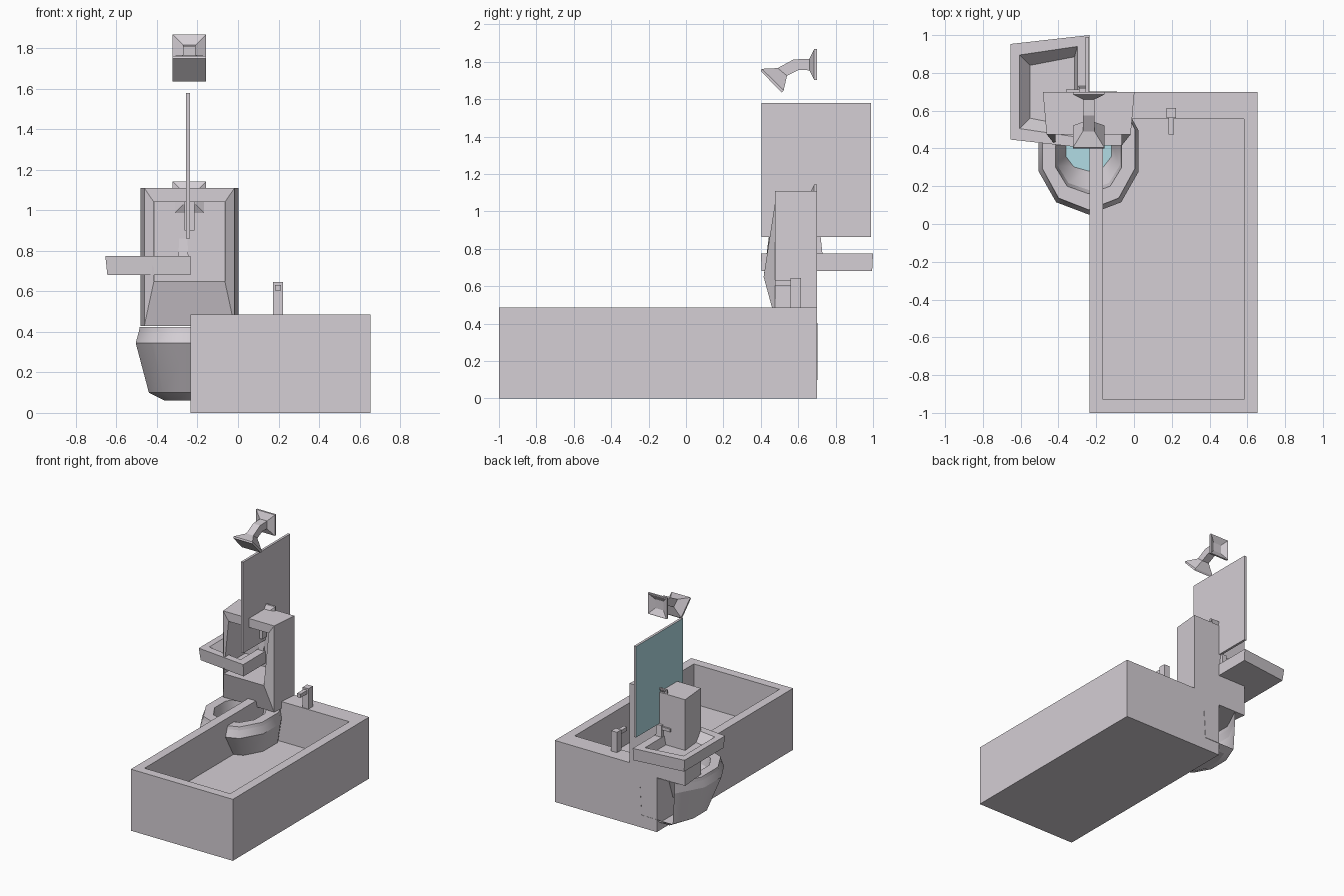
import bpy, bmesh
from mathutils import Vector

default = bpy.data.objects.get("Cube")
if default:
    bpy.data.objects.remove(default, do_unlink=True)


def material(name, rgb):
    m = bpy.data.materials.new(name)
    m.use_nodes = True
    m.diffuse_color = (*rgb, 1)
    m.node_tree.nodes["Principled BSDF"].inputs["Base Color"].default_value = (*rgb, 1)
    return m


ceramic = material("grey ceramic", (0.66, 0.62, 0.66))
aqua = material("aqua glass", (0.44, 0.72, 0.78))
CX = -0.24  # centre line of the fixtures on the wall


def loft(name, rings, last_mat=0, open_back=None):
    """Skin a chain of equal-sized point rings and close both ends."""
    bm = bmesh.new()
    loops = [[bm.verts.new(p) for p in ring] for ring in rings]
    n = len(loops[0])
    for a, b in zip(loops, loops[1:]):
        for i in range(n):
            j = (i + 1) % n
            bm.faces.new((a[i], a[j], b[j], b[i]))
    bm.faces.new(loops[0][::-1])
    bm.faces.new(loops[-1]).material_index = last_mat
    bmesh.ops.recalc_face_normals(bm, faces=bm.faces[:])
    if open_back is not None:
        back = [f for f in bm.faces if all(v.co.y > open_back for v in f.verts)]
        bmesh.ops.delete(bm, geom=back, context='FACES')
    mesh = bpy.data.meshes.new(name)
    bm.to_mesh(mesh)
    bm.free()
    mesh.materials.append(ceramic)
    mesh.materials.append(aqua)
    ob = bpy.data.objects.new(name, mesh)
    bpy.context.collection.objects.link(ob)
    return ob


def flat(x0, x1, y0, y1, z):
    return [(x0, y0, z), (x1, y0, z), (x1, y1, z), (x0, y1, z)]


def box(name, x0, x1, y0, y1, z0, z1):
    return loft(name, [flat(x0, x1, y0, y1, z0), flat(x0, x1, y0, y1, z1)])


def section(w, top, bottom):
    """Rectangle across the centre line, from top and bottom (y, z) points."""
    return [(CX - w, *bottom), (CX + w, *bottom), (CX + w, *top), (CX - w, *top)]


# Bathtub with straight inner walls
loft("bathtub", [
    flat(-0.235, 0.655, -1, 0.7, 0),
    flat(-0.235, 0.655, -1, 0.7, 0.485),
    flat(-0.165, 0.583, -0.93, 0.555, 0.485),
    flat(-0.165, 0.583, -0.93, 0.555, 0.17)])
box("bath_tap_post", 0.172, 0.222, 0.56, 0.615, 0.48, 0.645)
box("bath_tap_spout", 0.182, 0.212, 0.475, 0.57, 0.603, 0.632)


# Toilet bowl, open towards the wall
def bowl_ring(z, w, front, back, back_w):
    length = back - front
    half = [(0.65 * w, front + 0.1 * length), (w, front + 0.35 * length),
            (w, front + 0.68 * length), (back_w, back)]
    right = [(CX + x, y, z) for x, y in half]
    left = [(CX - x, y, z) for x, y in reversed(half)]
    return [(CX, front, z)] + right + left


toilet = loft("toilet", [
    bowl_ring(0.06, 0.12, 0.28, 0.66, 0.08),
    bowl_ring(0.10, 0.20, 0.19, 0.702, 0.135),
    bowl_ring(0.345, 0.265, 0.05, 0.702, 0.15),
    bowl_ring(0.40, 0.25, 0.07, 0.702, 0.15),
    bowl_ring(0.425, 0.245, 0.075, 0.70, 0.15),
    bowl_ring(0.425, 0.175, 0.16, 0.56, 0.10),
    bowl_ring(0.35, 0.165, 0.18, 0.55, 0.10),
    bowl_ring(0.20, 0.12, 0.28, 0.50, 0.07)], last_mat=1, open_back=0.69)
# Round the sides, but keep the rim and base edges crisp
for face in toilet.data.polygons:
    face.use_smooth = True
for edge in toilet.data.edges:
    a, b = (toilet.data.vertices[i].co for i in edge.vertices)
    edge.use_edge_sharp = abs(a.z - b.z) < 0.001

# Urinal with a deep recess and a sloping lip
loft("urinal", [
    section(0.2425, (0.70, 1.11), (0.70, 0.43)),
    section(0.2225, (0.475, 1.11), (0.475, 0.43)),
    section(0.175, (0.475, 1.04), (0.415, 0.65)),
    section(0.173, (0.68, 1.04), (0.68, 0.65))])


# Square wall plates, hollow behind
def plate_rings(z):
    steps = [(0.675, 0.035), (0.70, 0.076), (0.70, 0.0825), (0.685, 0.0825), (0.66, 0.031)]
    return [section(w, (y, z + w), (y, z - w)) for y, w in steps]


loft("flush_plate", plate_rings(1.06))
box("flush_pipe", CX - 0.025, CX + 0.025, 0.61, 0.665, 0.90, 1.085)

# Shower head on a bent arm
loft("shower_head", plate_rings(1.785) + [
    section(0.031, (0.575, 1.812), (0.605, 1.757)),
    section(0.031, (0.49, 1.766), (0.54, 1.725)),
    section(0.0825, (0.405, 1.762), (0.522, 1.647)),
    section(0.0825, (0.400, 1.750), (0.512, 1.635))])


# Wall basin that projects sideways and tapers to its front
def basin_ring(x0, x1, half0, half1, z):
    y = 0.70
    return [(x0, y - half0, z), (x1, y - half1, z), (x1, y + half1, z), (x0, y + half0, z)]


loft("basin", [
    basin_ring(-0.645, -0.235, 0.245, 0.295, 0.68),
    basin_ring(-0.655, -0.235, 0.253, 0.30, 0.775),
    basin_ring(-0.605, -0.30, 0.195, 0.24, 0.775),
    basin_ring(-0.55, -0.315, 0.14, 0.185, 0.71)])
loft("basin_tap_post", [
    flat(-0.295, -0.245, 0.67, 0.73, 0.77),
    flat(-0.29, -0.25, 0.68, 0.72, 0.862)])
box("basin_tap_spout", -0.36, -0.28, 0.687, 0.713, 0.825, 0.85)

# Wall mirror, glass on the side above the basin
mirror = box("mirror", -0.257, -0.238, 0.405, 0.99, 0.862, 1.58)
for face in mirror.data.polygons:
    if face.normal.dot(Vector((-1, 0, 0))) > 0.9:
        face.material_index = 1
